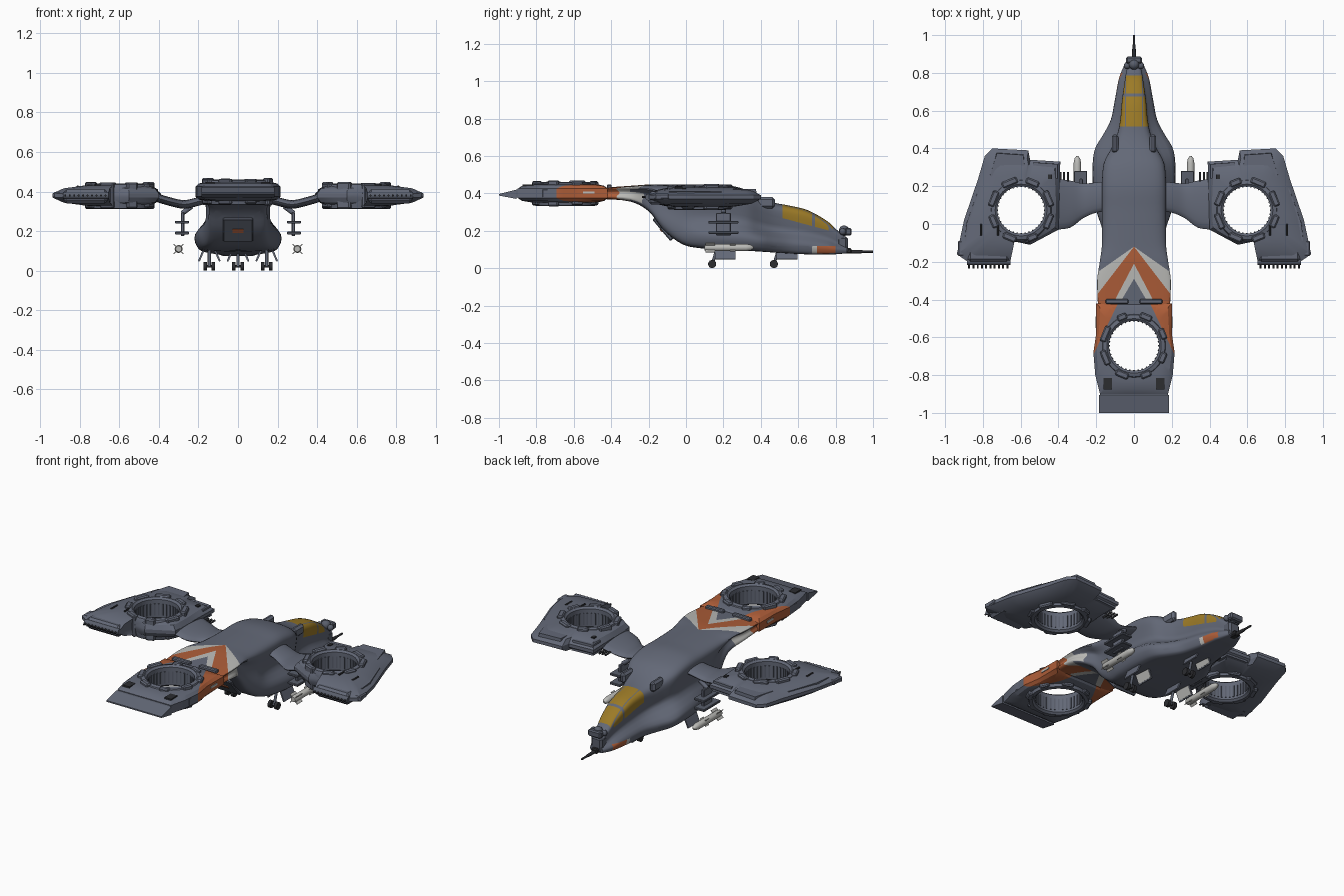
import bpy, bmesh, math, random
from mathutils import Vector, Matrix

random.seed(4)
cube = bpy.data.objects.get("Cube")
if cube:
    bpy.data.objects.remove(cube)


def material(name, rgb):
    m = bpy.data.materials.new(name)
    m.use_nodes = True
    m.diffuse_color = (*rgb, 1)
    m.node_tree.nodes["Principled BSDF"].inputs["Base Color"].default_value = (*rgb, 1)
    return m


GREY = material("slate grey", (.125, .14, .185))
ORANGE = material("burnt orange", (.42, .11, .04))
LIGHT = material("pale grey", (.5, .5, .48))
AMBER = material("amber glass", (.33, .195, .02))
DARK = material("dark metal", (.025, .026, .03))
STEEL = material("trim grey", (.1, .113, .148))
PAINTS = [GREY, ORANGE, LIGHT, AMBER]


def finish(name, bm, mats, angle=35):
    bmesh.ops.recalc_face_normals(bm, faces=bm.faces)
    me = bpy.data.meshes.new(name)
    bm.to_mesh(me)
    bm.free()
    for m in mats:
        me.materials.append(m)
    me.polygons.foreach_set("use_smooth", [True] * len(me.polygons))
    me.set_sharp_from_angle(angle=math.radians(angle))
    ob = bpy.data.objects.new(name, me)
    bpy.context.collection.objects.link(ob)
    return ob


def loft(rings, closed=False):
    """Bridge rings of points; closed joins the last ring to the first."""
    bm = bmesh.new()
    vs = [[bm.verts.new(p) for p in r] for r in rings]
    n = len(vs[0])
    for a, b in zip(vs, vs[1:] + vs[:1] if closed else vs[1:]):
        for i in range(n):
            j = (i + 1) % n
            bm.faces.new((a[i], a[j], b[j], b[i]))
    if not closed:
        bm.faces.new(vs[0])
        bm.faces.new(vs[-1])
    return bm


def spline(pts, steps, closed=False):
    """Smooth curve through tuples of any length."""
    n, out = len(pts), []
    at = lambda i: Vector(pts[i % n] if closed else pts[max(0, min(n - 1, i))])
    for i in range(n if closed else n - 1):
        a, b, c, d = (at(i + k) for k in (-1, 0, 1, 2))
        for k in range(steps):
            t = k / steps
            out.append(b + (c - a) * t / 2 + (a * 2 - b * 5 + c * 4 - d) * t * t / 2
                       + (b * 3 - a - c * 3 + d) * t ** 3 / 2)
    return out if closed else out + [at(n - 1)]


def box(name, loc, size, mat=GREY, rot=(0, 0, 0), bevel=.2):
    bm = bmesh.new()
    bmesh.ops.create_cube(bm, size=1, matrix=Matrix.Diagonal((*size, 1)))
    if bevel:
        bmesh.ops.bevel(bm, geom=bm.edges[:], offset=min(size) * bevel, segments=1, affect='EDGES')
    ob = finish(name, bm, [mat], 20)
    ob.location, ob.rotation_euler = loc, rot


def turned(name, start, end, profile, mat, sides=14):
    """Solid of revolution; profile holds (fraction along axis, radius)."""
    a, axis = Vector(start), Vector(end) - Vector(start)
    q = axis.to_track_quat('Z', 'Y')
    ring = [Vector((math.cos(k * math.tau / sides), math.sin(k * math.tau / sides), 0)) for k in range(sides)]
    finish(name, loft([[a + axis * t + q @ (v * r) for v in ring] for t, r in profile]), [mat])


def rod(name, start, end, r, mat=GREY):
    turned(name, start, end, [(0, r), (1, r)], mat)


def ball(name, loc, r, mat=GREY):
    bm = bmesh.new()
    bmesh.ops.create_uvsphere(bm, u_segments=16, v_segments=10, radius=r)
    finish(name, bm, [mat]).location = loc


def prism(name, pts, z0, z1, mat=GREY):
    c = sum((Vector(p) for p in pts), Vector((0, 0))) / len(pts)
    top = [c + (Vector(p) - c) * .93 for p in pts]
    finish(name, loft([[(x, y, z0) for x, y in pts], [(x, y, z1) for x, y in top]]), [mat], 20)


def cut(bm, co, no, test):
    faces = [f for f in bm.faces if test(f.calc_center_median())]
    geom = faces + list({e for f in faces for e in f.edges}) + list({v for f in faces for v in f.verts})
    bmesh.ops.bisect_plane(bm, geom=geom, plane_co=co, plane_no=no, dist=1e-5)


# Chevron edges as (slope, centre line y): white front, orange front, inner white, inner grey
BANDS = [(.7, -.12), (1.3, -.12), (1.9, -.21), (1.7, -.29)]


def paint_chevron(bm):
    for s in (1, -1):
        side = lambda c: c.x * s > -.02 and c.y < -.08
        for slope, y in BANDS:
            cut(bm, (0, y, 0), (s * slope, 1, 0), side)
        cut(bm, (s * .085, -.42, 0), (s * 2.1, 1, 0), side)
    bm.normal_update()
    for f in bm.faces:
        c = f.calc_center_median()
        x = abs(c.x)
        if c.y > -.1 or (f.normal.z < -.5 and c.y > -.3):
            continue
        if c.y < -.42:
            f.material_index = int(-(c.y + .42) < 2.1 * (x - .085))
        else:
            passed = sum(c.y < y - slope * x for slope, y in BANDS)
            f.material_index = (0, 2, 1, 2, 0)[passed]


# Fuselage: y, floor, roof, lower half width, upper half width
stations = [(-.45, .37, .43, .19, .19), (-.3, .357, .44, .19, .195), (-.2, .305, .447, .15, .18),
            (-.12, .205, .447, .15, .17), (-.02, .13, .447, .17, .17), (.08, .108, .447, .2, .17),
            (.2, .1, .447, .215, .17), (.32, .095, .42, .215, .16), (.4, .09, .375, .2, .12),
            (.47, .085, .35, .16, .09), (.55, .08, .335, .12, .073), (.65, .075, .31, .1, .064),
            (.75, .075, .255, .082, .05), (.8, .075, .21, .068, .042), (.86, .08, .16, .042, .03)]
rings = []
for y, zb, zt, wl, wu in spline(stations, 4):
    m = min(wl, wu) * .95
    half = [(.75 * wl, 0), (.96 * wl, .08), (wl, .25), (m, .45), (m, .62), (wu, .8), (.93 * wu, .91), (.63 * wu, .975)]
    loop = [(0, 0)] + half + [(0, 1)] + [(-x, v) for x, v in reversed(half)]
    rings.append([(x, y, zb + v * (zt - zb)) for x, v in spline(loop, 3, True)])
hull = loft(rings)
bmesh.ops.recalc_face_normals(hull, faces=hull.faces)
front = lambda c: c.y > .45
for y in (.515, .675, .69, .7, .785, .8):
    cut(hull, (0, y, 0), (0, 1, 0), front)
for x in (-.048, -.043, .043, .048):
    cut(hull, (x, 0, 0), (1, 0, 0), lambda c: c.y > .45 and c.z > .2)
cut(hull, (0, .53, .264), (0, .27, 1), front)
cut(hull, (0, 0, .118), (0, 0, 1), front)
paint_chevron(hull)
for f in hull.faces:
    c = f.calc_center_median()
    pane = .515 < c.y < .675 or .69 < c.y < .785
    if pane and c.z > .264 - .27 * (c.y - .53) and not .043 < abs(c.x) < .048:
        f.material_index = 3
    elif .675 < c.y < .8 and c.z < .118 and f.normal.z > -.7:
        f.material_index = 1 if c.y > .7 else 2
finish("fuselage", hull, PAINTS)


def holed_slab(name, outline, centre, r, zc, profile, paint=False):
    """Tapered plate around a round opening; profile holds (fraction outward, half thickness)."""
    c, rows = Vector(centre), []
    for p, q in zip(outline, outline[1:] + outline[:1]):
        p, q = Vector(p), Vector(q)
        n = max(1, round((q - p).length / .025))
        for k in range(n):
            o = p.lerp(q, k / n)
            i = c + (o - c).normalized() * r
            up = [(*i.lerp(o, t), zc + h) for t, h in profile]
            rows.append(up + [(x, y, 2 * zc - z) for x, y, z in reversed(up)])
    bm = loft(rows, True)
    bmesh.ops.recalc_face_normals(bm, faces=bm.faces)
    if paint:
        paint_chevron(bm)
    finish(name, bm, PAINTS, 25)


def fan_ring(name, x, y, z, r):
    rings = []
    prof = [(r, -.058), (r + .012, -.068), (r + .032, -.066), (r + .04, -.03), (r + .045, .03),
            (r + .032, .055), (r + .012, .06), (r, .05)]
    for k in range(48):
        a = k * math.tau / 48
        rings.append([(x + q * math.cos(a), y + q * math.sin(a), z + h) for q, h in prof])
    finish(name + "_duct", loft(rings, True), [GREY])
    for k in range(36):
        a = k * math.tau / 36
        box(name + "_vane", (x + r * math.cos(a), y + r * math.sin(a), z - .01), (.008, .008, .07), STEEL, (0, 0, a), 0)
    for k in range(8):
        a = (k + .5) * math.tau / 8
        q = r + .032
        box(name + "_clamp", (x + q * math.cos(a), y + q * math.sin(a), z),
            (.034, random.uniform(.05, .09), random.uniform(.125, .14)), GREY, (0, 0, a))


# Tail with its lift fan
tail = [(.2, -.42), (.2, -.58), (.215, -.68), (.205, -.8), (.18, -.9)]
holed_slab("tail_slab", tail + [(-x, y) for x, y in reversed(tail)], (0, -.645), .14, .4,
           [(0, .05), (.4, .048), (.8, .04), (1, .025)], True)
fan_ring("tail_fan", 0, -.645, .4, .132)
flap = [(-.905, .37), (-.905, .42), (-1, .396), (-1, .388)]
finish("tail_flap", loft([[(x, y, z) for y, z in flap] for x in (-.185, .185)]), [GREY])
rod("flap_hinge", (-.18, -.9, .4), (.18, -.9, .4), .022, STEEL)

# Aft access hatch on the sloping belly
box("aft_hatch", (0, -.122, .21), (.15, .026, .15), STEEL, (.7, 0, 0))
box("hatch_marking", (0, -.132, .202), (.055, .008, .02), ORANGE, (.7, 0, 0), 0)

# Nose sensors and gun
box("nose_block", (0, .835, .125), (.075, .06, .09), STEEL)
ball("nose_sensor", (0, .845, .2), .028, STEEL)
box("sensor_window", (0, .868, .195), (.085, .035, .04), STEEL)
box("gun_mount", (0, .86, .092), (.04, .05, .03), DARK)
turned("gun_shroud", (0, .87, .088), (0, .95, .088), [(0, .011), (.8, .009), (1, .007)], DARK)
rod("gun_barrel", (0, .9, .088), (0, 1, .088), .006, DARK)


def landing_gear(x, y):
    rod("gear_strut", (x, y, .02), (x, y + .03, .12), .008, STEEL)
    rod("gear_axle", (x - .03, y, .022), (x + .03, y, .022), .006, DARK)
    for s in (1, -1):
        rod("gear_wheel", (x + s * .012, y, .022), (x + s * .03, y, .022), .022, DARK)
        box("gear_door", (x + s * .042, y + .07, .075), (.008, .11, .06), GREY, (0, -s * .4, 0), 0)
        box("gear_door_lining", (x + s * .037, y + .07, .077), (.004, .1, .055), LIGHT, (0, -s * .4, 0), 0)


landing_gear(0, .47)

nacelle = [(.39, .33), (.55, .34), (.56, .39), (.75, .4), (.79, .36), (.825, .24), (.9, .02), (.938, -.16),
           (.88, -.2), (.655, -.2), (.645, -.09), (.55, -.11), (.4, -.03)]
for s in (1, -1):
    # Wing arm: x, z, trailing y, leading y
    arm = []
    for x, z, y0, y1 in spline([(.12, .37, .07, .23), (.2, .35, .06, .22), (.27, .335, .03, .215),
                                (.34, .348, -.02, .23), (.43, .375, -.03, .24)], 4):
        mid, w = (y0 + y1) / 2, (y1 - y0) / 2
        arm.append([(s * x, mid + w * math.cos(a), z + .022 * math.sin(a))
                    for a in (k * math.tau / 16 for k in range(16))])
    finish("wing_arm", loft(arm), [GREY])
    # Wing nacelle
    holed_slab("nacelle", [(s * x, y) for x, y in nacelle], (s * .598, .074), .135, .38,
               [(0, .055), (.3, .05), (.75, .036), (1, .01)])
    fan_ring("wing_fan", s * .598, .074, .38, .125)
    prism("front_panel", [(s * x, y) for x, y in ((.57, .28), (.58, .37), (.73, .38), (.77, .25), (.7, .24))], .37, .422)
    prism("inner_panel", [(s * x, y) for x, y in ((.4, .24), (.4, .32), (.54, .33), (.54, .27), (.46, .22))], .35, .412)
    prism("outer_panel", [(s * x, y) for x, y in ((.78, .18), (.82, .2), (.89, 0), (.9, -.1), (.8, -.06))], .37, .41)
    box("rear_unit", (s * .77, -.135, .375), (.22, .13, .07))
    rod("rear_manifold", (s * .655, -.2, .38), (s * .885, -.2, .38), .018, STEEL)
    for k in range(10):
        x = s * (.67 + k * .0225)
        rod("rear_spike", (x, -.19, .38), (x, -.235, .38), .005, DARK)
    for x, z in ((.72, .431), (.81, .422)):
        box("cooling_rib", (s * x, -.03, z), (.012, .06, .016), DARK)
    box("nacelle_vent", (s * .445, .25, .424), (.02, .025, .009), DARK, bevel=0)
    box("tip_fairing", (s * .915, -.13, .383), (.035, .08, .03))
    # Tail trim
    box("tail_vent", (s * .14, -.845, .444), (.045, .06, .009), DARK, bevel=0)
    box("tail_hinge", (s * .09, -.41, .434), (.12, .026, .026), GREY)
    box("tail_side_rail", (s * .195, -.72, .4), (.03, .1, .05))
    box("tail_side_slot", (s * .2, -.52, .405), (.008, .06, .012), LIGHT, bevel=0)
    # Shoulder intakes and side sensors
    box("shoulder_intake", (s * .1, .425, .35), (.035, .1, .06), bevel=.35)
    ball("side_sensor", (s * .036, .838, .195), .018, STEEL)
    landing_gear(s * .145, .14)
    # Weapon pylon, forward guns and missile
    rod("pylon_arm", (s * .235, .2, .325), (s * .282, .2, .29), .013)
    box("pylon_post", (s * .28, .2, .235), (.018, .08, .12))
    for z in (.245, .19):
        box("pylon_rail", (s * .283, .2, z), (.07, .16, .014), STEEL)
    for x in (.35, .37, .39):
        rod("wing_gun", (s * x, .2, .35), (s * x, .275, .35), .006, DARK)
    turned("missile", (s * .3, .1, .11), (s * .3, .36, .11),
           [(0, .015), (.06, .02), (.85, .02), (.95, .015), (1, .005)], LIGHT)
    for a in (.785, -.785):
        box("missile_fin", (s * .3, .13, .11), (.07, .05, .005), LIGHT, (0, a, 0), 0)
        box("missile_canard", (s * .3, .25, .11), (.055, .03, .005), LIGHT, (0, a, 0), 0)
